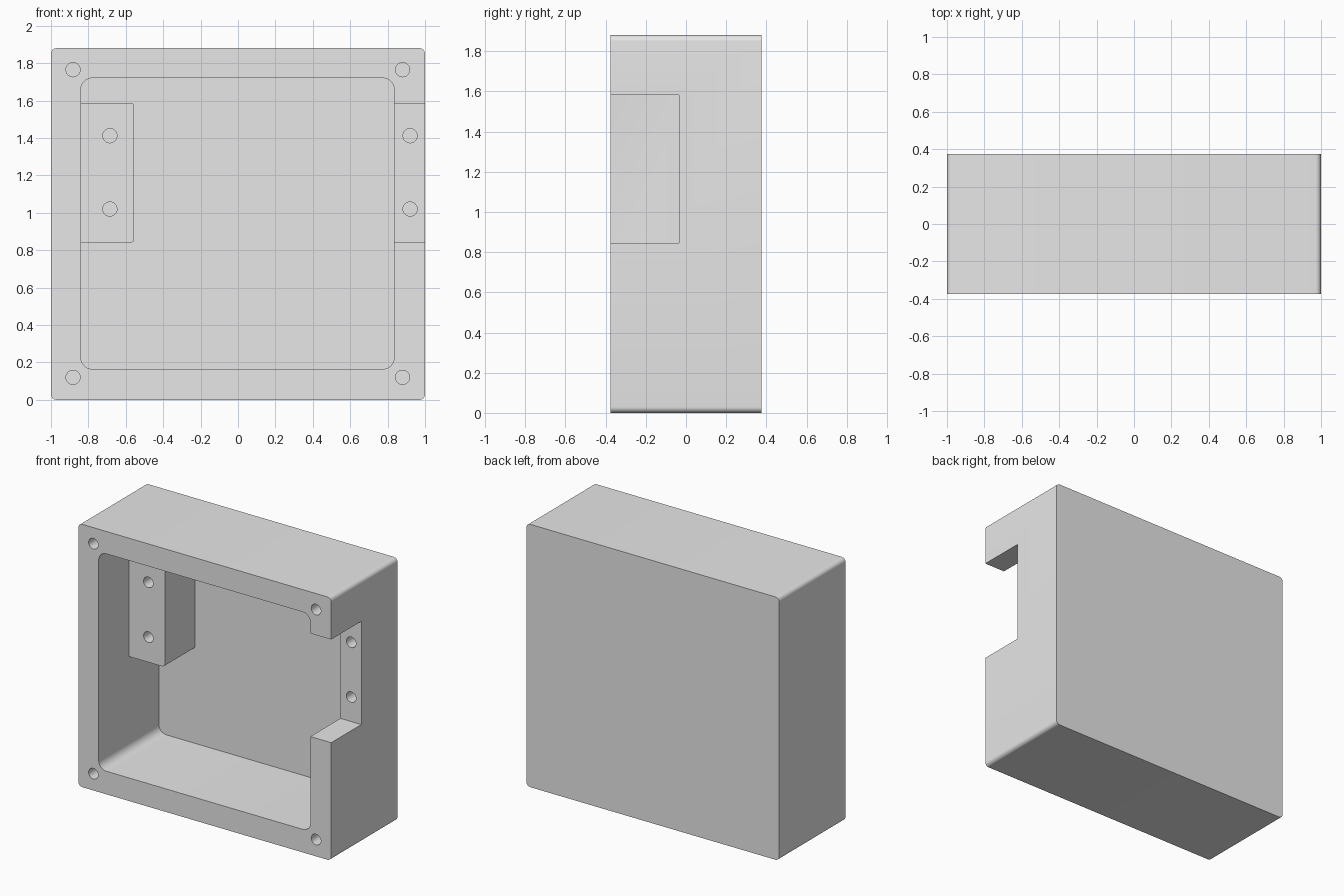
import bpy
import bmesh
from math import radians, sin, cos, pi

default = bpy.data.objects.get("Cube")
if default:
    bpy.data.objects.remove(default, do_unlink=True)

grey = bpy.data.materials.new("light_grey")
grey.use_nodes = True
grey.diffuse_color = (0.8, 0.8, 0.8, 1)
grey.node_tree.nodes["Principled BSDF"].inputs["Base Color"].default_value = (0.8, 0.8, 0.8, 1)


def prism(name, outline, y0, y1):
    """Extrude an x-z outline from y0 to y1."""
    bm = bmesh.new()
    face = bm.faces.new([bm.verts.new((x, y0, z)) for x, z in outline])
    new = bmesh.ops.extrude_face_region(bm, geom=[face])["geom"]
    moved = [v for v in new if isinstance(v, bmesh.types.BMVert)]
    bmesh.ops.translate(bm, verts=moved, vec=(0, y1 - y0, 0))
    bmesh.ops.recalc_face_normals(bm, faces=bm.faces)
    mesh = bpy.data.meshes.new(name)
    bm.to_mesh(mesh)
    bm.free()
    mesh.materials.append(grey)
    obj = bpy.data.objects.new(name, mesh)
    bpy.context.collection.objects.link(obj)
    return obj


def arc(cx, cz, r, start, sweep, steps):
    angles = [start + sweep * i / steps for i in range(steps + 1)]
    return [(cx + r * cos(a), cz + r * sin(a)) for a in angles]


def rounded(x0, x1, z0, z1, r):
    corners = [(x1 - r, z1 - r), (x0 + r, z1 - r), (x0 + r, z0 + r), (x1 - r, z0 + r)]
    return [p for i, (cx, cz) in enumerate(corners)
            for p in arc(cx, cz, r, i * pi / 2, pi / 2, 8)]


def combine(target, tool, operation):
    """Apply a boolean and discard its tool."""
    tool.hide_render = True
    mod = target.modifiers.new(tool.name, "BOOLEAN")
    mod.operation, mod.object, mod.solver = operation, tool, "EXACT"
    bpy.context.view_layer.objects.active = target
    bpy.ops.object.modifier_apply(modifier=mod.name)
    bpy.data.objects.remove(tool, do_unlink=True)


FRONT, LEDGE, FLOOR, BACK = -0.375, -0.035, 0.305, 0.375

# Open-fronted case with rounded corners
case = prism("enclosure_case", rounded(-1, 1, 0, 1.88, 0.03), FRONT, BACK)
cavity = prism("cavity", rounded(-0.84, 0.835, 0.165, 1.72, 0.06), FRONT - 0.1, FLOOR)
combine(case, cavity, "DIFFERENCE")

# Mounting block merged into the side wall and the back panel
block = prism("mounting_block", rounded(-0.92, -0.555, 0.84, 1.588, 0.02), LEDGE, FLOOR + 0.03)
combine(case, block, "UNION")

# Notch through the opposite wall
notch = prism("side_notch", [(0.78, 0.845), (1.1, 0.845), (1.1, 1.583), (0.78, 1.583)],
              FRONT - 0.1, LEDGE)
combine(case, notch, "DIFFERENCE")

# Blind screw holes: rim corners, block and notch ledge
holes = [(x, z, FRONT) for x in (-0.882, 0.88) for z in (0.12, 1.765)]
holes += [(x, z, LEDGE) for x in (-0.685, 0.92) for z in (1.02, 1.412)]
for x, z, y in holes:
    drill = prism("screw_hole", arc(x, z, 0.038, 0, 2 * pi, 32)[:-1], y - 0.02, y + 0.25)
    combine(case, drill, "DIFFERENCE")

bpy.ops.object.select_all(action="DESELECT")
case.select_set(True)
bpy.context.view_layer.objects.active = case
bpy.ops.object.shade_smooth_by_angle(angle=radians(30))
